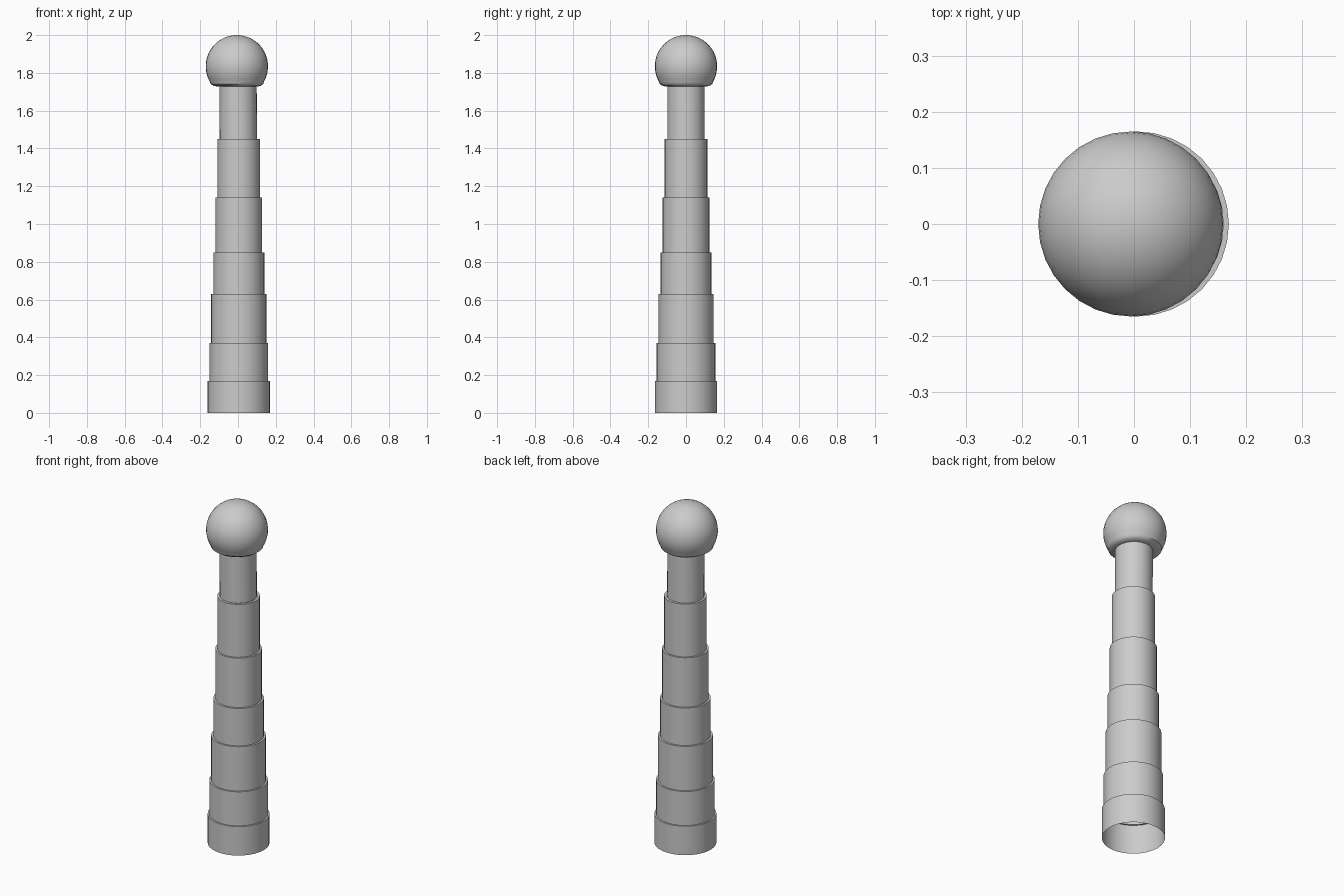
import bpy, bmesh
from math import sin, cos, pi, radians

if "Cube" in bpy.data.objects:
    bpy.data.objects.remove(bpy.data.objects["Cube"])

SEG = 32
AXIS_X = 0.004


def lathe(name, profile):
    """Spin (radius, height, centre x) points into a smooth surface."""
    bm = bmesh.new()
    rings = []
    for r, z, cx in profile:
        if r < 1e-5:
            rings.append([bm.verts.new((cx, 0, z))])
        else:
            rings.append([bm.verts.new((cx + r * cos(2 * pi * i / SEG),
                                        r * sin(2 * pi * i / SEG), z))
                          for i in range(SEG)])
    for a, b in zip(rings, rings[1:]):
        for i in range(SEG):
            j = (i + 1) % SEG
            if len(b) == 1:
                bm.faces.new((a[i], a[j], b[0]))
            else:
                bm.faces.new((a[i], a[j], b[j], b[i]))
    me = bpy.data.meshes.new(name)
    bm.to_mesh(me)
    bm.free()
    ob = bpy.data.objects.new(name, me)
    bpy.context.collection.objects.link(ob)
    bpy.ops.object.select_all(action='DESELECT')
    ob.select_set(True)
    bpy.context.view_layer.objects.active = ob
    bpy.ops.object.shade_smooth_by_angle(angle=radians(40))
    return ob


# Telescoping tubes, open at the bottom, each with a narrow ledge on top
heights = [0, 0.17, 0.37, 0.63, 0.85, 1.14, 1.45]
radii = [0.165, 0.156, 0.146, 0.135, 0.124, 0.113, 0.099]
for k in range(6):
    lathe(f"tube_section_{k + 1}", [
        (radii[k], heights[k], AXIS_X),
        (radii[k], heights[k + 1], AXIS_X),
        (radii[k + 1], heights[k + 1], AXIS_X)])

# Neck running into the round head with its flattened underside
R, HZ, HX = 0.165, 1.835, -0.006
profile = [(radii[6], 1.45, 0.002), (radii[6], 1.728, 0.0),
           (0.122, 1.73, -0.004), (0.14, 1.742, HX)]
start = radians(-30)
steps = 18
for i in range(steps + 1):
    a = start + (pi / 2 - start) * i / steps
    profile.append((R * cos(a), HZ + R * sin(a), HX))
lathe("neck_and_head", profile)
